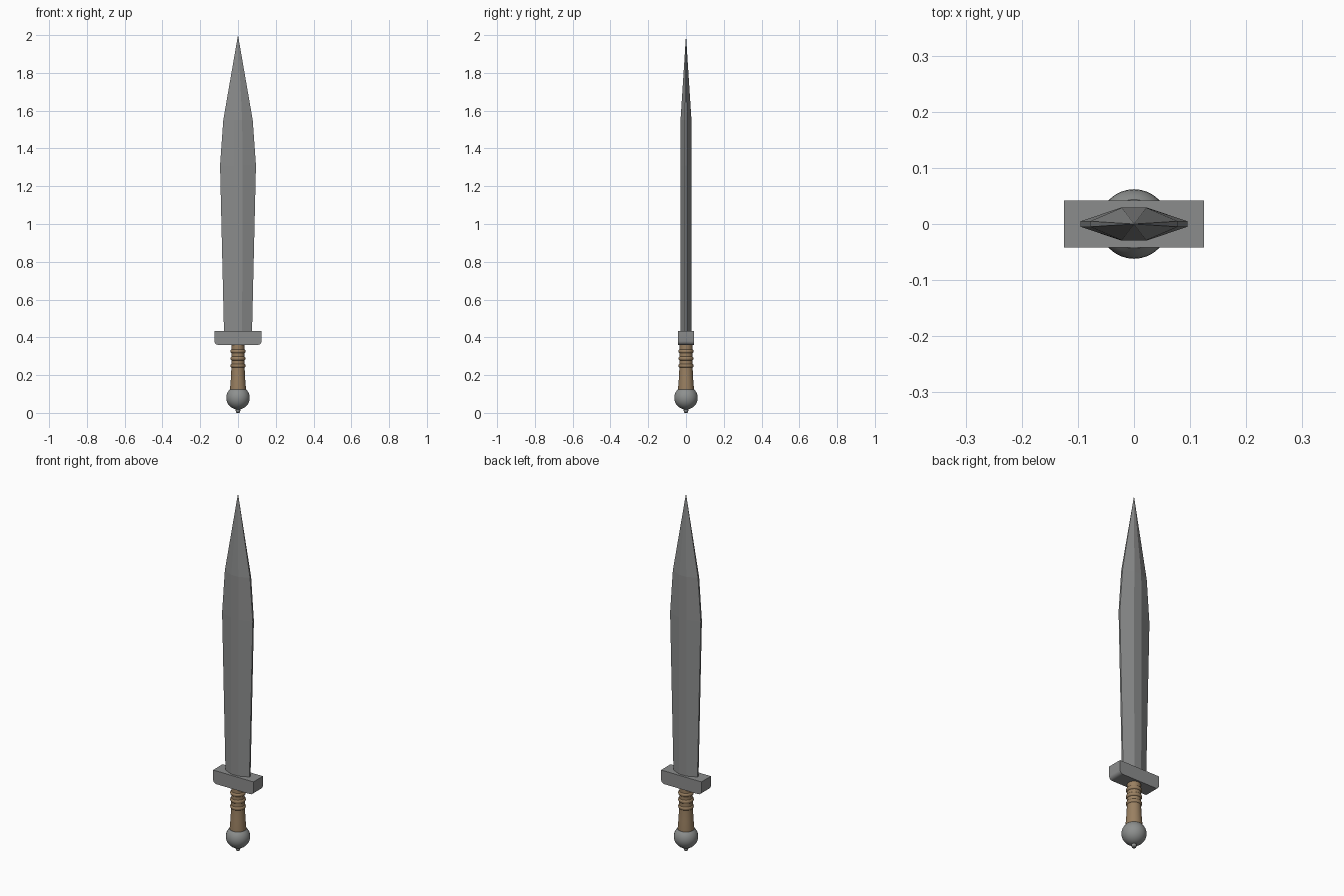
import bpy, bmesh, math

if "Cube" in bpy.data.objects:
    bpy.data.objects.remove(bpy.data.objects["Cube"])


def material(name, rgb):
    m = bpy.data.materials.new(name)
    m.diffuse_color = (*rgb, 1)
    m.use_nodes = True
    m.node_tree.nodes["Principled BSDF"].inputs["Base Color"].default_value = m.diffuse_color
    return m


steel = material("steel grey", (0.26, 0.265, 0.265))
pommel_grey = material("pommel grey", (0.27, 0.28, 0.275))
leather = material("tan leather", (0.32, 0.215, 0.12))


def finish(name, bm, mat, smooth=None):
    bmesh.ops.recalc_face_normals(bm, faces=bm.faces)
    mesh = bpy.data.meshes.new(name)
    bm.to_mesh(mesh)
    bm.free()
    mesh.materials.append(mat)
    ob = bpy.data.objects.new(name, mesh)
    bpy.context.collection.objects.link(ob)
    if smooth:
        bpy.ops.object.select_all(action='DESELECT')
        ob.select_set(True)
        bpy.context.view_layer.objects.active = ob
        bpy.ops.object.shade_smooth_by_angle(angle=math.radians(smooth))
    return ob


def lathe(name, profile, mat, sides=32, smooth=35):
    """Solid of revolution around z from (radius, height) points."""
    bm = bmesh.new()
    rings = [[bm.verts.new((r * math.cos(2 * math.pi * i / sides),
                            r * math.sin(2 * math.pi * i / sides), z))
              for i in range(sides)] for r, z in profile]
    for a, b in zip(rings, rings[1:]):
        for i in range(sides):
            j = (i + 1) % sides
            bm.faces.new((a[i], a[j], b[j], b[i]))
    bm.faces.new(rings[0])
    bm.faces.new(rings[-1])
    return finish(name, bm, mat, smooth)


# Blade: eight-sided section swept up to a point
bm = bmesh.new()
rings = []
for z, w, flat in [(0.42, 0.074, 0.022), (1.31, 0.095, 0.024), (1.55, 0.078, 0.022)]:
    section = [(flat, -0.029), (w, -0.005), (w, 0.005), (flat, 0.029),
               (-flat, 0.029), (-w, 0.005), (-w, -0.005), (-flat, -0.029)]
    rings.append([bm.verts.new((x, y, z)) for x, y in section])
tip = bm.verts.new((0, 0, 2.0))
for i in range(8):
    j = (i + 1) % 8
    for a, b in zip(rings, rings[1:]):
        bm.faces.new((a[i], a[j], b[j], b[i]))
    bm.faces.new((rings[-1][i], rings[-1][j], tip))
bm.faces.new(rings[0])
finish("blade", bm, steel)

# Guard: block with rounded lower ends
bm = bmesh.new()
bmesh.ops.create_cube(bm, size=1)
for v in bm.verts:
    v.co = (v.co.x * 0.25, v.co.y * 0.084, 0.397 + v.co.z * 0.074)
lower = [e for e in bm.edges
         if all(v.co.z < 0.397 for v in e.verts)
         and abs(e.verts[0].co.x - e.verts[1].co.x) < 1e-4]
bmesh.ops.bevel(bm, geom=lower, offset=0.02, segments=4, profile=0.5, affect='EDGES')
finish("guard", bm, steel, 30)

# Grip: flared handle with raised rings
lathe("grip", [(0.042, 0.11), (0.042, 0.13), (0.038, 0.18), (0.035, 0.24),
               (0.034, 0.30), (0.034, 0.37)], leather)
for k, z in enumerate((0.25, 0.288, 0.326)):
    arc = [(0.033 + 0.007 * math.sin(math.pi * i / 6), z - 0.01 * math.cos(math.pi * i / 6))
           for i in range(7)]
    lathe(f"grip_ring_{k + 1}", arc, leather, smooth=50)

# Pommel ball and the small rivet under it
n = 16
ball = [(max(0.062 * math.sin(math.pi * i / n), 0.0005),
         0.08 - 0.062 * math.cos(math.pi * i / n)) for i in range(n + 1)]
lathe("pommel", [p for p in ball if p[1] < 0.13], pommel_grey)
lathe("pommel_rivet", [(0.006, 0.0), (0.011, 0.004), (0.012, 0.012), (0.012, 0.03)],
      pommel_grey, sides=16)
